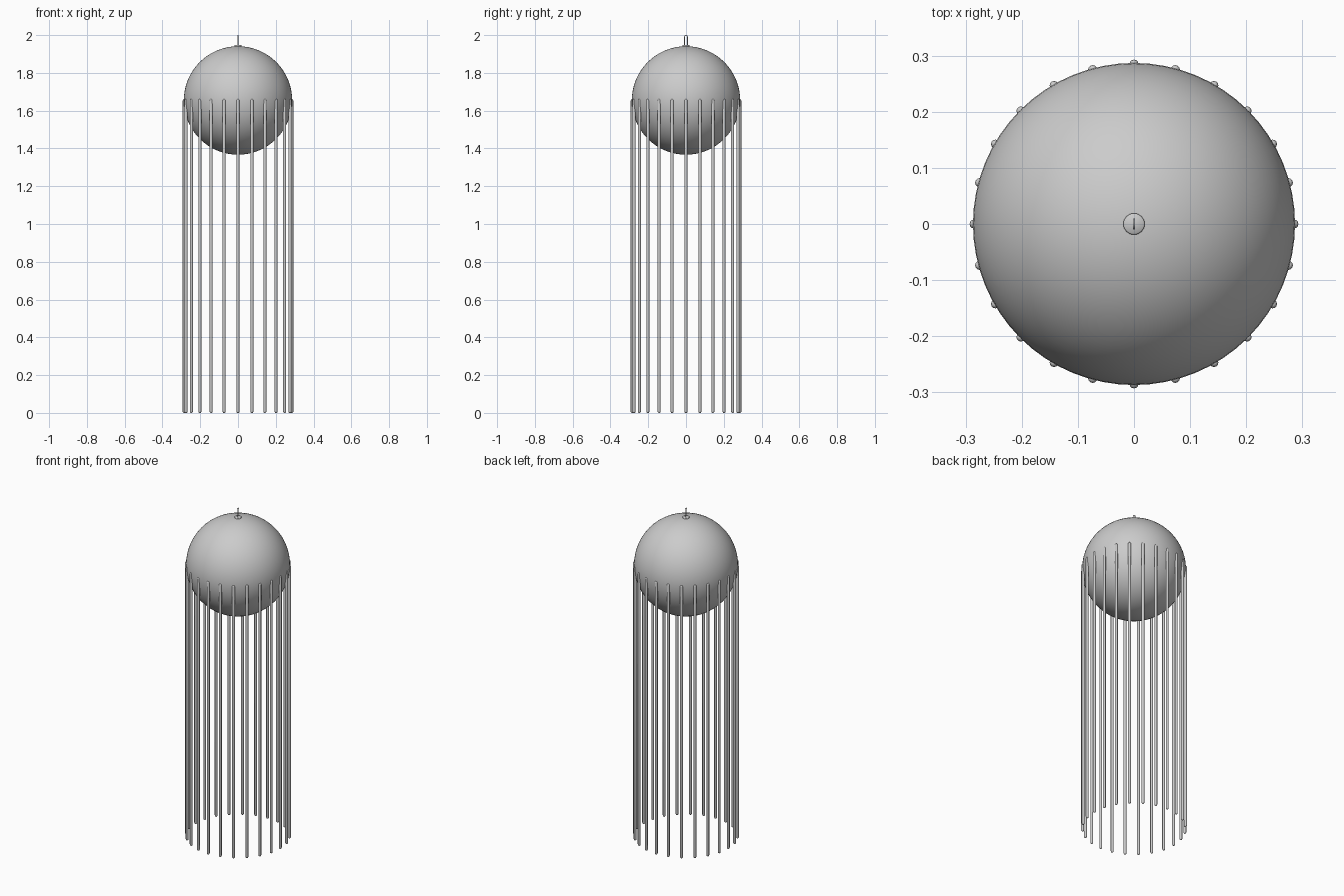
import bpy
from math import cos, sin, pi, radians

if "Cube" in bpy.data.objects:
    bpy.data.objects.remove(bpy.data.objects["Cube"])

R, CZ = 0.287, 1.654


def smooth(obj, name, angle=40):
    obj.name = name
    bpy.ops.object.select_all(action='DESELECT')
    obj.select_set(True)
    bpy.context.view_layer.objects.active = obj
    bpy.ops.object.shade_smooth_by_angle(angle=radians(angle))
    return obj


def lathe(name, profile, segs, loc):
    # revolve an (r, z) profile around z
    verts = [(r * cos(2 * pi * i / segs), r * sin(2 * pi * i / segs), z)
             for r, z in profile for i in range(segs)]
    faces = [(k * segs + i, k * segs + (i + 1) % segs,
              (k + 1) * segs + (i + 1) % segs, (k + 1) * segs + i)
             for k in range(len(profile) - 1) for i in range(segs)]
    faces.append(tuple(reversed(range(segs))))
    faces.append(tuple((len(profile) - 1) * segs + i for i in range(segs)))
    mesh = bpy.data.meshes.new(name)
    mesh.from_pydata(verts, [], faces)
    obj = bpy.data.objects.new(name, mesh)
    obj.location = loc
    bpy.context.collection.objects.link(obj)
    return smooth(obj, name, 60)


# Main ball
bpy.ops.mesh.primitive_uv_sphere_add(segments=64, ring_count=32, radius=R, location=(0, 0, CZ))
smooth(bpy.context.object, "ball")

# Ring of 24 hanging strands with rounded ends
r, top = 0.008, 1.661
strand = [(r * 0.45, 0), (r * 0.85, 0.003), (r, 0.008),
          (r, top - 0.008), (r * 0.85, top - 0.003), (r * 0.45, top)]
for i in range(24):
    a = 2 * pi * i / 24
    lathe(f"strand_{i + 1:02d}", strand, 12, (0.285 * cos(a), 0.285 * sin(a), 0))

# Cap on the crown
lathe("cap", [(0.019, -0.006), (0.019, 0.004), (0.017, 0.006)], 32, (0, 0, CZ + R))

# Slim hanging loop standing in the yz plane
bpy.ops.mesh.primitive_torus_add(major_radius=0.008, minor_radius=0.002, major_segments=32,
                                 minor_segments=10, location=(0, 0, 1.970),
                                 rotation=(0, pi / 2, 0))
loop = smooth(bpy.context.object, "hanging_loop", 60)
for v in loop.data.vertices:
    v.co.x += 0.020 if v.co.x > 0 else -0.020
